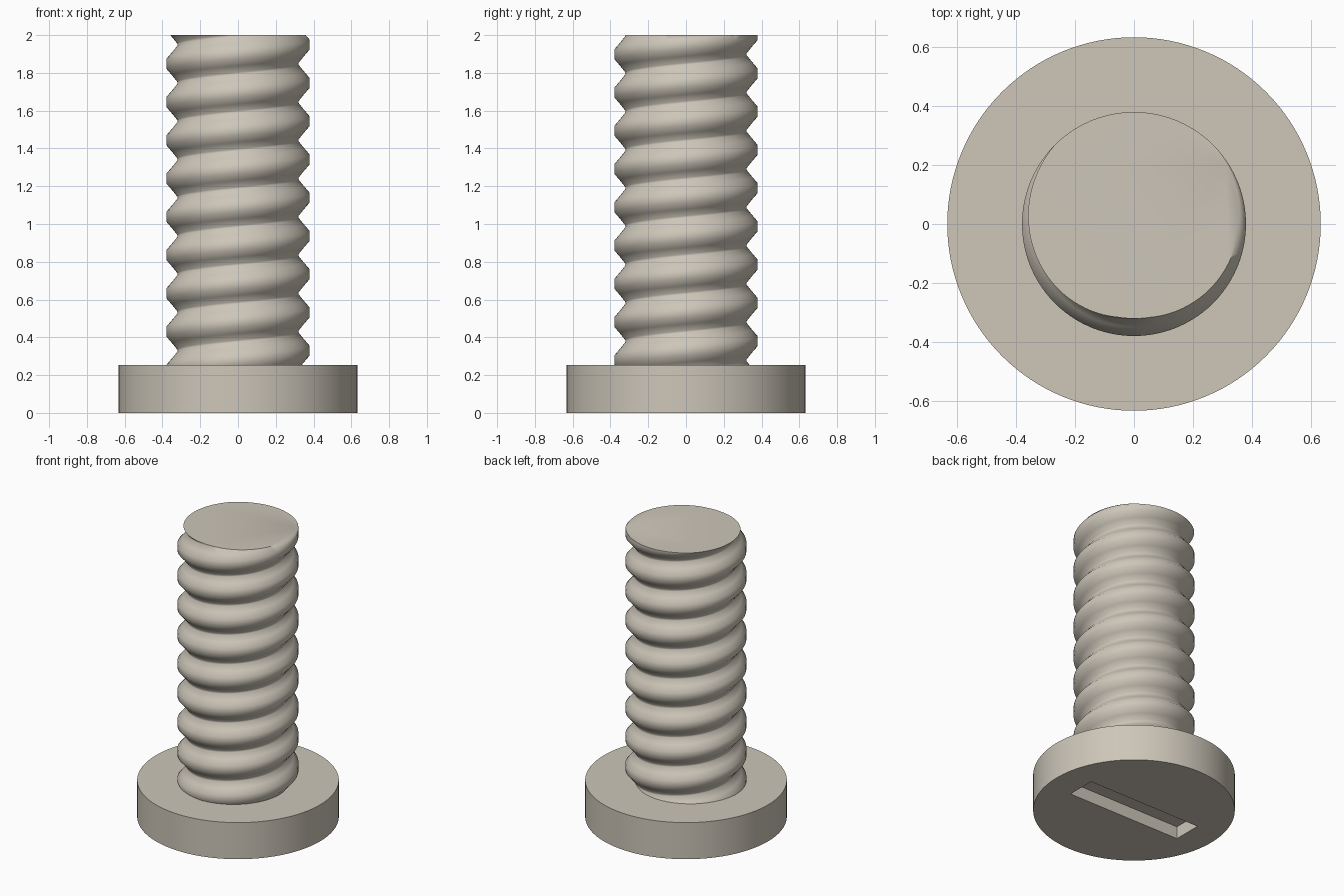
import bpy, bmesh, math

if "Cube" in bpy.data.objects:
    bpy.data.objects.remove(bpy.data.objects["Cube"])

HEAD_R, HEAD_H, TOP = 0.632, 0.253, 2.0
CREST_R, ROOT_R, PITCH = 0.379, 0.32, 0.2025
SEG = 96

metal = bpy.data.materials.new("warm_grey_metal")
metal.diffuse_color = (0.61, 0.565, 0.485, 1)
metal.use_nodes = True
metal.node_tree.nodes["Principled BSDF"].inputs["Base Color"].default_value = metal.diffuse_color


def finish(bm, name, angle):
    bmesh.ops.recalc_face_normals(bm, faces=bm.faces)
    mesh = bpy.data.meshes.new(name)
    bm.to_mesh(mesh)
    bm.free()
    mesh.materials.append(metal)
    ob = bpy.data.objects.new(name, mesh)
    bpy.context.collection.objects.link(ob)
    bpy.ops.object.select_all(action='DESELECT')
    ob.select_set(True)
    bpy.context.view_layer.objects.active = ob
    if angle:
        bpy.ops.object.shade_smooth_by_angle(angle=math.radians(angle))
    return ob


# Flat disc head with a straight driver slot in its underside
bm = bmesh.new()
bmesh.ops.create_cone(bm, cap_ends=True, segments=128, radius1=HEAD_R, radius2=HEAD_R, depth=HEAD_H)
bmesh.ops.translate(bm, verts=bm.verts, vec=(0, 0, HEAD_H / 2))
head = finish(bm, "head", 30)

bm = bmesh.new()
bmesh.ops.create_cube(bm, size=1)
bmesh.ops.scale(bm, verts=bm.verts, vec=(0.87, 0.2, 0.17))
slot = finish(bm, "slot_cutter", 0)
slot.hide_render = True
slot.hide_set(True)
cut = head.modifiers.new("slot", 'BOOLEAN')
cut.operation = 'DIFFERENCE'
cut.solver = 'EXACT'
cut.object = slot

# Threaded shaft: one groove profile wound as a right-handed helix
# (height as a fraction of the pitch, radius), starting at the groove
profile = [(-0.025, ROOT_R), (0.025, ROOT_R), (0.2, 0.3485),
           (0.375, CREST_R), (0.5, CREST_R), (0.625, CREST_R), (0.8, 0.3485)]
J, TURNS = len(profile), 13
bm = bmesh.new()
z0 = TOP - 11 * PITCH
columns = []
for i in range(SEG):
    a = 2 * math.pi * i / SEG - math.pi / 2
    columns.append([bm.verts.new((r * math.cos(a), r * math.sin(a),
                                  z0 + PITCH * (t + f + i / SEG)))
                    for t in range(TURNS) for f, r in profile])
rows = J * TURNS
for i in range(SEG):
    here = columns[i]
    # the last column joins the first one a full turn higher
    there = columns[i + 1] if i + 1 < SEG else columns[0][J:]
    for k in range(min(len(here), len(there)) - 1):
        bm.faces.new((here[k], there[k], there[k + 1], here[k + 1]))

# Trim both ends flat and cap them
for z, up in ((HEAD_H - 0.03, -1), (TOP, 1)):
    geom = bm.verts[:] + bm.edges[:] + bm.faces[:]
    res = bmesh.ops.bisect_plane(bm, geom=geom, dist=1e-6, plane_co=(0, 0, z),
                                 plane_no=(0, 0, up), clear_outer=True)
    rim = [e for e in res["geom_cut"] if isinstance(e, bmesh.types.BMEdge)]
    bmesh.ops.contextual_create(bm, geom=rim)
finish(bm, "threaded_shaft", 50)
